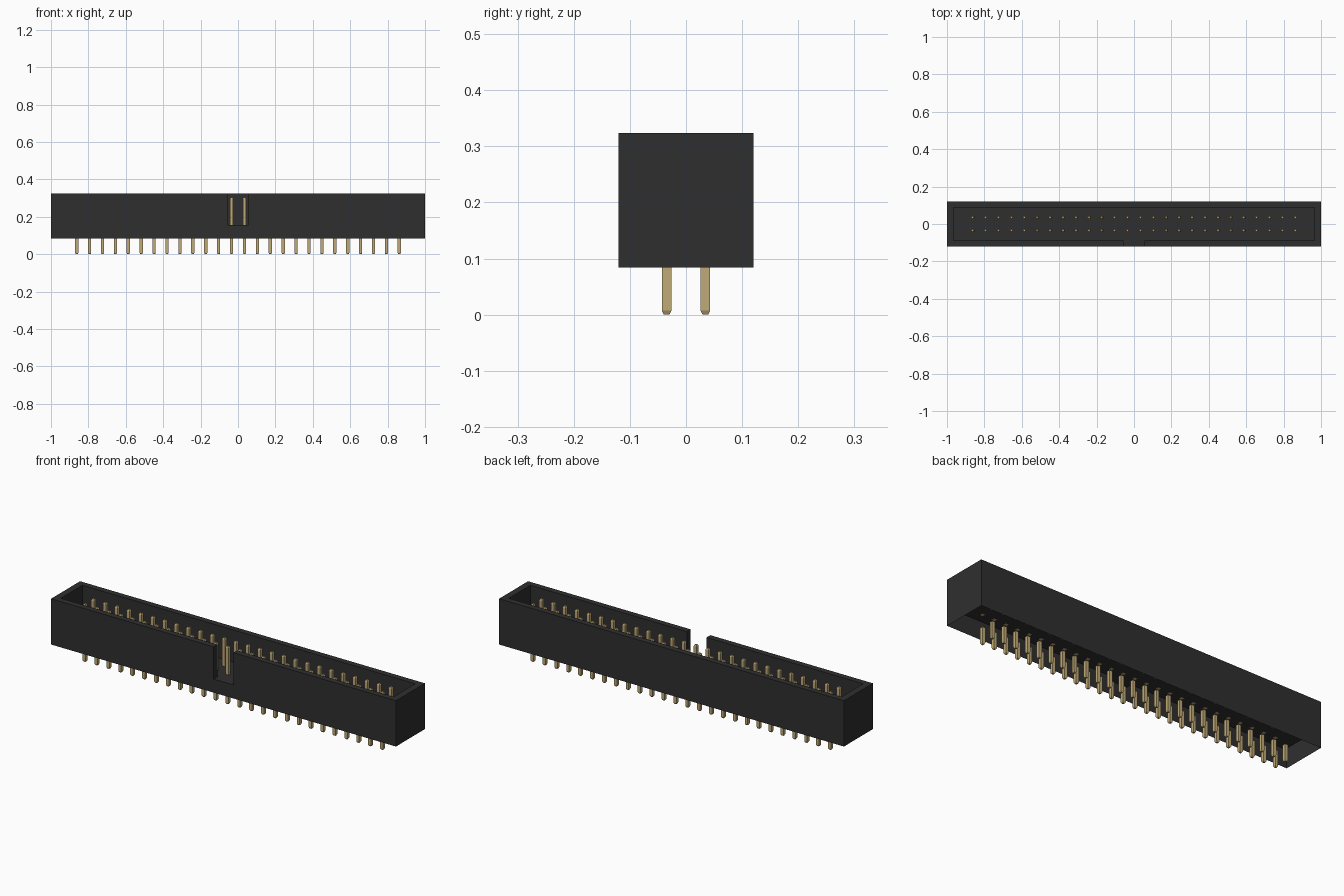
import bpy
import bmesh

if "Cube" in bpy.data.objects:
    bpy.data.objects.remove(bpy.data.objects["Cube"], do_unlink=True)

# Main dimensions
OUT_X, OUT_Y = 1.0, 0.12          # housing outer half sizes
IN_X, IN_Y = 0.965, 0.089         # cavity half sizes
Z_BASE, Z_FLOOR, Z_RIM = 0.084, 0.155, 0.324
NOTCH = 0.057                     # half width of the key notch
COLUMNS, PITCH, PIN = 26, 0.069, 0.017
PIN_TOP, TAPER = 0.302, 0.007


def material(name, color):
    m = bpy.data.materials.new(name)
    m.use_nodes = True
    m.diffuse_color = color
    bsdf = next(n for n in m.node_tree.nodes if n.type == 'BSDF_PRINCIPLED')
    bsdf.inputs["Base Color"].default_value = color
    return m


def make_object(name, bm, mat):
    bmesh.ops.recalc_face_normals(bm, faces=bm.faces[:])
    mesh = bpy.data.meshes.new(name)
    bm.to_mesh(mesh)
    bm.free()
    mesh.materials.append(mat)
    obj = bpy.data.objects.new(name, mesh)
    bpy.context.collection.objects.link(obj)
    return obj


def c_outline(x, y):
    """Rectangle outline that starts and ends at the notch edges."""
    return [(NOTCH, -y), (x, -y), (x, y), (-x, y), (-x, -y), (-NOTCH, -y)]


def housing(mat):
    bm = bmesh.new()
    # Each column runs up the outside, over the rim and down to the cavity floor
    cols = []
    for o, i in zip(c_outline(OUT_X, OUT_Y), c_outline(IN_X, IN_Y)):
        points = [(*o, Z_BASE), (*o, Z_FLOOR), (*o, Z_RIM), (*i, Z_RIM), (*i, Z_FLOOR)]
        cols.append([bm.verts.new(p) for p in points])
    for a, b in zip(cols, cols[1:]):
        for k in range(4):
            bm.faces.new((a[k], b[k], b[k + 1], a[k + 1]))
    # Notch sides, wall below the notch, notch ledge, cavity floor (underside open)
    first, last = cols[0], cols[-1]
    bm.faces.new(first[1:])
    bm.faces.new(last[1:])
    bm.faces.new((last[0], first[0], first[1], last[1]))
    bm.faces.new((last[1], first[1], first[4], last[4]))
    bm.faces.new([c[4] for c in cols])
    return make_object("housing", bm, mat)


def pin_grid(name, z_root, z_tip, mat):
    """Square pins with a tapered tip, repeated in two rows."""
    bm = bmesh.new()
    step = TAPER if z_tip > z_root else -TAPER
    h, t = PIN / 2, PIN * 0.3
    rings = []
    for z, r in ((z_root, h), (z_tip - step, h), (z_tip, t)):
        rings.append([bm.verts.new((sx * r, sy * r, z))
                      for sx, sy in ((-1, -1), (1, -1), (1, 1), (-1, 1))])
    for a, b in zip(rings, rings[1:]):
        for k in range(4):
            n = (k + 1) % 4
            bm.faces.new((a[k], a[n], b[n], b[k]))
    bm.faces.new(rings[0])
    bm.faces.new(rings[-1])
    obj = make_object(name, bm, mat)
    obj.location = (-PITCH * (COLUMNS - 1) / 2, -PITCH / 2, 0)
    for label, count, offset in (("columns", COLUMNS, (PITCH, 0, 0)),
                                 ("rows", 2, (0, PITCH, 0))):
        arr = obj.modifiers.new(label, 'ARRAY')
        arr.count = count
        arr.use_relative_offset = False
        arr.use_constant_offset = True
        arr.constant_offset_displace = offset
    return obj


black = material("black plastic", (0.028, 0.028, 0.028, 1))
gold = material("gold metal", (0.53, 0.40, 0.185, 1))

housing(black)
# Contact pins start just under the cavity floor; solder pins hang below the base
pin_grid("contact_pins", Z_FLOOR - 0.001, PIN_TOP, gold)
pin_grid("solder_pins", Z_BASE + 0.002, 0.0, gold)
